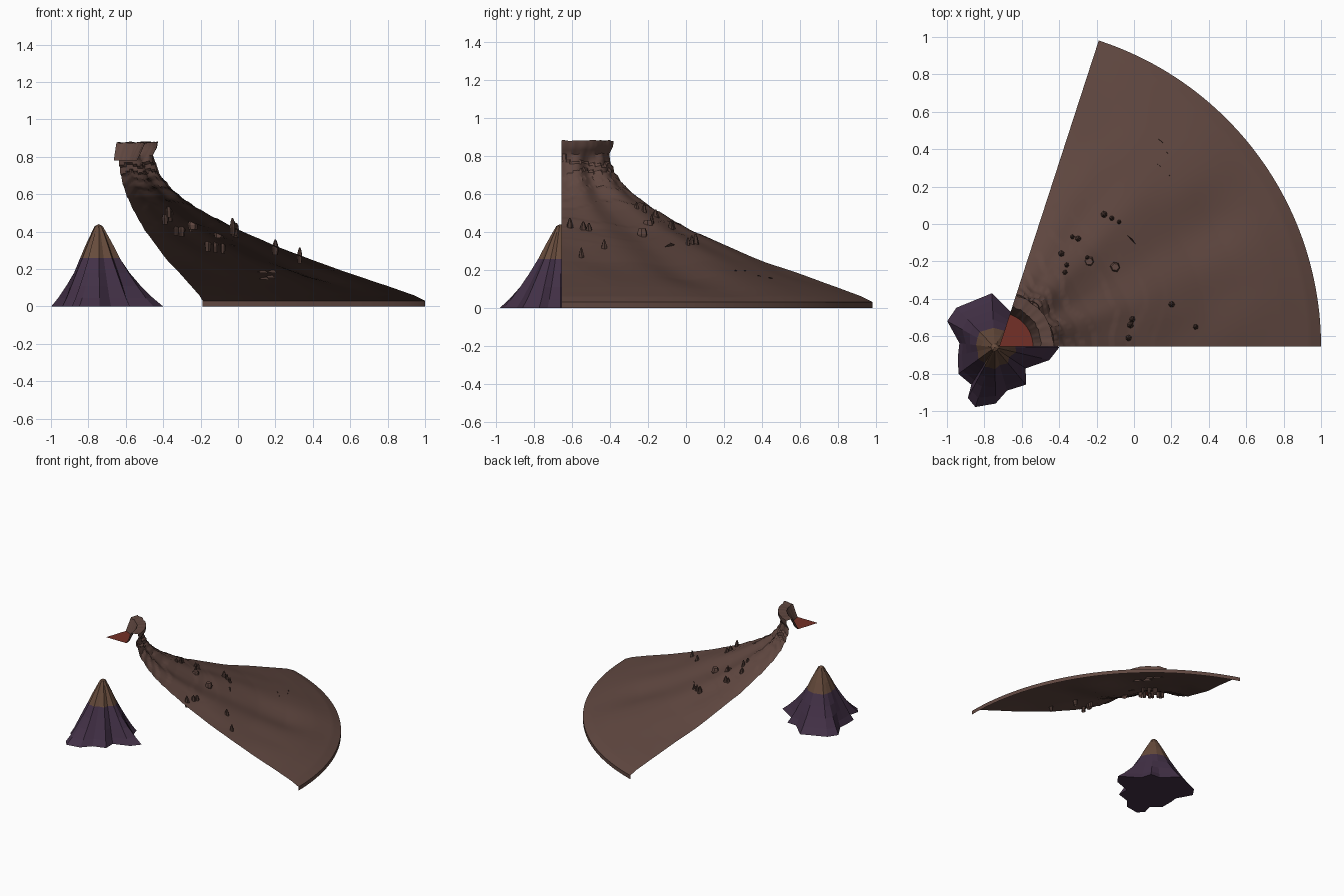
import bpy, bmesh, math, random
from mathutils import Vector, noise

random.seed(4)
if "Cube" in bpy.data.objects:
    bpy.data.objects.remove(bpy.data.objects["Cube"])


def material(name, rgb):
    m = bpy.data.materials.new(name)
    m.use_nodes = True
    m.diffuse_color = (*rgb, 1)
    m.node_tree.nodes["Principled BSDF"].inputs["Base Color"].default_value = (*rgb, 1)
    return m


BROWN = material("earth brown", (0.118, 0.064, 0.052))
DARK = material("dark rock", (0.075, 0.042, 0.034))
RED = material("lava red", (0.175, 0.03, 0.02))
PURPLE = material("dusk purple", (0.055, 0.03, 0.062))
TAN = material("peak brown", (0.135, 0.071, 0.045))


def finish(name, bm, mats, angle=None):
    mesh = bpy.data.meshes.new(name)
    bm.to_mesh(mesh)
    bm.free()
    for m in mats:
        mesh.materials.append(m)
    ob = bpy.data.objects.new(name, mesh)
    bpy.context.collection.objects.link(ob)
    if angle:
        bpy.ops.object.select_all(action="DESELECT")
        ob.select_set(True)
        bpy.context.view_layer.objects.active = ob
        bpy.ops.object.shade_smooth_by_angle(angle=math.radians(angle))
    return ob


def bridge(bm, rows, closed=False):
    for a, b in zip(rows, rows[1:]):
        n = len(a)
        for j in range(n if closed else n - 1):
            k = (j + 1) % n
            bm.faces.new((a[j], b[j], b[k], a[k]))


# Volcano wedge: an open shell swept about the crater axis
CX, CY, SWEEP = -0.72, -0.655, math.radians(72)
RIM = [(0.18, 0.78), (0.225, 0.875), (0.29, 0.88), (0.288, 0.85), (0.266, 0.81)]
SLOPE = [(0.27, 0.78), (0.30, 0.71), (0.35, 0.645), (0.42, 0.585), (0.52, 0.52),
         (0.72, 0.41), (0.92, 0.325), (1.12, 0.245), (1.32, 0.175), (1.52, 0.11),
         (1.66, 0.06), (1.72, 0.03)]


def slope_height(r):
    for (r0, z0), (r1, z1) in zip(SLOPE, SLOPE[1:]):
        if r <= r1:
            return z0 + (z1 - z0) * (r - r0) / (r1 - r0)
    return SLOPE[-1][1]


def refine(points, step):
    out = [points[0]]
    for a, b in zip(points, points[1:]):
        n = max(1, round(math.dist(a, b) / step))
        out += [(a[0] + (b[0] - a[0]) * i / n, a[1] + (b[1] - a[1]) * i / n)
                for i in range(1, n + 1)]
    return out


def relief(r, z, a):
    """Rock ledges near the neck, a gully and gentle waves further down."""
    ledge = max(0, min(1, (z - 0.3) / 0.2))
    wob = noise.noise(Vector((a * 3, z * 4, 1)))
    saw = (z * 17 + wob * 1.5) % 1 - 0.5
    edge = min(1, (1.72 - r) / 0.4)
    gully = math.exp(-((a - 0.55) / 0.13) ** 2) - 0.5 * math.exp(-((a - 0.85) / 0.15) ** 2)
    down = 0.022 * gully * edge - 0.01 * edge * noise.noise(Vector((a * 5, r * 3, 7)))
    return r + 0.012 * saw * ledge - down * ledge * 0.8, z - down * (1 - 0.5 * ledge)


bm = bmesh.new()
rows = []
COLS = 48
for r, z in refine(RIM, 0.025) + refine(SLOPE, 0.013) + [(1.72, 0.0)]:
    row = []
    for j in range(COLS + 1):
        a = SWEEP * j / COLS
        rr, zz = r, z
        if z > 0.79:
            chip = noise.noise(Vector((a * 9, z * 12, r * 9)))
            rr, zz = r + 0.008 * chip, z + 0.006 * chip
        elif 0.265 < r < 1.715:
            rr, zz = relief(r, z, a)
        row.append(bm.verts.new((CX + rr * math.cos(a), CY + rr * math.sin(a), zz)))
    rows.append(row)
bridge(bm, rows)
finish("volcano_slope", bm, [BROWN], 32)

# Lava floor inside the crater
bm = bmesh.new()
arc = [bm.verts.new((CX + 0.182 * math.cos(SWEEP * j / 12),
                     CY + 0.182 * math.sin(SWEEP * j / 12), 0.78)) for j in range(13)]
bm.faces.new([bm.verts.new((CX, CY, 0.78))] + arc)
finish("lava_floor", bm, [RED])


# Rock spikes and boulders on the slope
def rock(bm, x, y, width, height, tip, sink):
    r = math.hypot(x - CX, y - CY)
    z = slope_height(r) - sink
    turn = random.random()
    rows = []
    for t, s in ((0, 0.8), (0.45, 1.0), (0.8, 0.5 + tip / 2), (1, tip)):
        rows.append([bm.verts.new((x + width * s * math.cos(k + turn) * random.uniform(0.85, 1.1),
                                   y + width * s * math.sin(k + turn), z + (height + sink) * t))
                     for k in (math.tau * i / 6 for i in range(6))])
    bridge(bm, [list(reversed(q)) for q in rows[::-1]], True)
    bm.faces.new(rows[-1])


SPIKES = [(-0.33, -0.07), (-0.30, -0.08), (-0.39, -0.16), (-0.36, -0.22), (-0.37, -0.26),
          (-0.25, -0.18), (-0.16, 0.05), (-0.12, 0.03), (-0.08, 0.01), (0.20, -0.43),
          (-0.01, -0.51), (-0.02, -0.54), (-0.03, -0.61), (0.33, -0.55)]
bm = bmesh.new()
for x, y in SPIKES:
    rock(bm, x, y, random.uniform(0.013, 0.02), random.uniform(0.035, 0.055), 0.2, 0.04)
finish("rock_spikes", bm, [DARK])
bm = bmesh.new()
for x, y in ((-0.10, -0.23), (-0.24, -0.20)):
    rock(bm, x, y, 0.028, 0.02, 0.7, 0.03)
finish("boulders", bm, [BROWN])

# Thin tilted shards low on the slope
bm = bmesh.new()
for x, y in ((0.14, 0.44), (0.17, 0.38), (0.13, 0.31), (0.18, 0.26), (-0.02, -0.08)):
    z = slope_height(math.hypot(x - CX, y - CY))
    pts = [(-0.03, 0.03, -0.005), (0.03, -0.03, -0.01), (0.01, 0.0, 0.012)]
    bm.faces.new([bm.verts.new((x + u, y + v, z + w)) for u, v, w in pts])
finish("slope_shards", bm, [DARK])

# Small lobed mountain: (bearing in degrees, foot radius)
MX, MY = -0.745, -0.66
FOOT = [(0, 0.345), (25, 0.22), (45, 0.25), (62, 0.205), (93, 0.29), (134, 0.295),
        (151, 0.29), (173, 0.19), (192, 0.2), (216, 0.24), (238, 0.235), (242, 0.305),
        (252, 0.335), (271, 0.30), (286, 0.24), (310, 0.26), (326, 0.2), (347, 0.30)]
# (height, mean radius, strength of the lobes)
LEVELS = [(0, 0.262, 1), (0.045, 0.228, 0.9), (0.11, 0.188, 0.7), (0.18, 0.148, 0.5),
          (0.258, 0.106, 0.35), (0.33, 0.072, 0.3), (0.40, 0.036, 0.2), (0.43, 0.02, 0.1)]
bm = bmesh.new()
rows = []
for z, mean, lobe in LEVELS:
    row = []
    for i, (deg, foot) in enumerate(FOOT):
        fold = 1 + (0.07 if i % 2 else -0.07) * (1 - lobe)
        r = mean * (1 + (foot / 0.262 - 1) * lobe) * fold
        a = math.radians(deg)
        row.append(bm.verts.new((MX + r * math.cos(a), MY + r * math.sin(a), z)))
    rows.append(row)
bridge(bm, [list(reversed(q)) for q in rows[::-1]], True)
top = bm.verts.new((MX, MY, 0.44))
for a, b in zip(rows[-1], rows[-1][1:] + rows[-1][:1]):
    bm.faces.new((a, b, top))
bm.faces.new(rows[0])
bmesh.ops.recalc_face_normals(bm, faces=bm.faces)
for f in bm.faces:
    f.material_index = 1 if f.calc_center_median().z > 0.258 else 0
finish("small_mountain", bm, [PURPLE, TAN])
